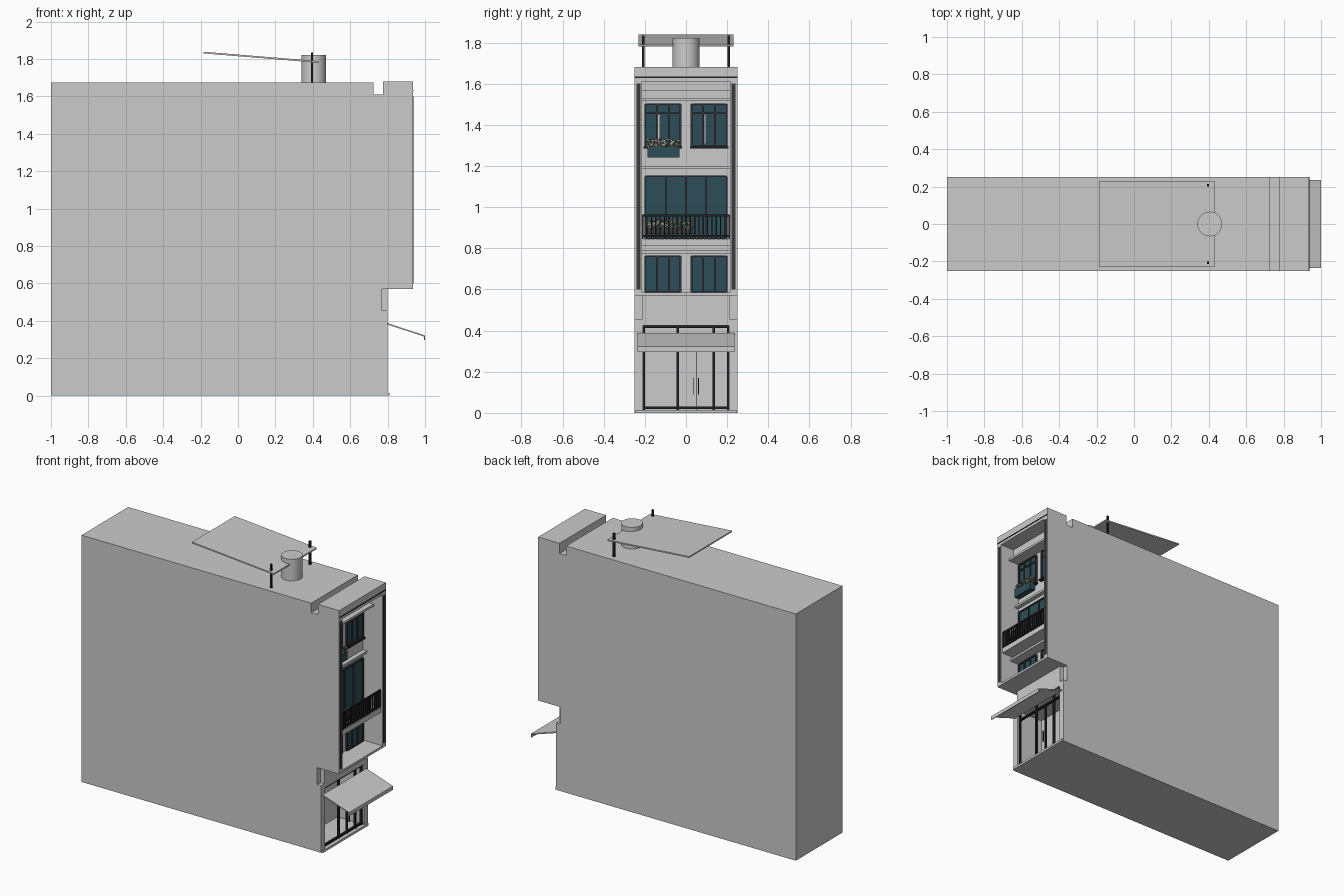
import bpy
import bmesh
import random
from mathutils import Matrix, Vector

random.seed(4)
start = bpy.data.objects.get("Cube")
if start:
    bpy.data.objects.remove(start, do_unlink=True)


def material(name, red, green, blue):
    mat = bpy.data.materials.new(name)
    mat.use_nodes = True
    colour = (red, green, blue, 1)
    mat.diffuse_color = colour
    mat.node_tree.nodes["Principled BSDF"].inputs["Base Color"].default_value = colour
    return mat


plaster = material("light grey plaster", .6, .6, .6)
glass = material("dark teal glass", .025, .075, .095)
black = material("black metal", .015, .015, .017)
charcoal = material("charcoal trim", .045, .04, .045)
leaf = material("leaf green", .08, .13, .07)
petal = material("pale petal", .6, .52, .46)


def finish(name, bm, mat):
    bmesh.ops.recalc_face_normals(bm, faces=bm.faces)
    mesh = bpy.data.meshes.new(name)
    bm.to_mesh(mesh)
    bm.free()
    obj = bpy.data.objects.new(name, mesh)
    bpy.context.collection.objects.link(obj)
    mesh.materials.append(mat)
    return obj


def boxes(name, mat, spans):
    """One object made of boxes, each given as (x range, y range, z range)."""
    bm = bmesh.new()
    for span in spans:
        low, high = Vector([s[0] for s in span]), Vector([s[1] for s in span])
        place = Matrix.Translation((low + high) / 2) @ Matrix.Diagonal((*(high - low), 1))
        bmesh.ops.create_cube(bm, size=1, matrix=place)
    return finish(name, bm, mat)


def prism(name, mat, outline, half_width):
    """Side outline in x and z, extruded across the building."""
    bm = bmesh.new()
    face = bm.faces.new([bm.verts.new((x, -half_width, z)) for x, z in outline])
    side = bmesh.ops.extrude_face_region(bm, geom=[face])["geom"]
    moved = [v for v in side if isinstance(v, bmesh.types.BMVert)]
    bmesh.ops.translate(bm, verts=moved, vec=(0, 2 * half_width, 0))
    return finish(name, bm, mat)


def cut(obj, cutter):
    mod = obj.modifiers.new("cut", "BOOLEAN")
    mod.operation, mod.solver, mod.object = "DIFFERENCE", "EXACT", cutter
    cutter.hide_render = True
    bpy.context.view_layer.objects.active = obj
    bpy.ops.object.modifier_apply(modifier=mod.name)
    bpy.data.objects.remove(cutter, do_unlink=True)


def around(centre, width):
    return (centre - width / 2, centre + width / 2)


# Building shell with overhanging upper floors and a roof gutter
shell = prism("building_shell", plaster, [
    (-1, 0), (.8, 0), (.8, .57), (.935, .57), (.935, 1.68), (.775, 1.68),
    (.775, 1.61), (.725, 1.61), (.725, 1.675), (-1, 1.675)], .25)

WALL = .79
cut(shell, boxes("facade_cutter", plaster, [((WALL, 1.1), (-.215, .215), (.585, 1.61))]))
cut(shell, boxes("shop_cutter", plaster, [((.6, 1.1), (-.21, .21), (.015, .425))]))
for side in (-1, 1):
    cut(shell, boxes("corner_cutter", plaster,
                     [((.77, .81), sorted((side * .215, side * .3)), (.455, .57))]))

# Ledges across the recessed facade
for name, depth, bottom, top in [
        ("ceiling_ledge", .83, 1.565, 1.61), ("upper_shade", .87, 1.515, 1.53),
        ("floor_band", .82, 1.185, 1.2), ("balcony_slab", .925, .81, .845),
        ("lower_shade", .86, .775, .79)]:
    boxes(name, plaster, [((WALL - .01, depth), (-.214, .214), (bottom, top))])

# Dark trim on the side fins and under the parapet
boxes("fin_trim", charcoal, [((.934, .938), around(side * .231, .018), (.6, 1.6))
                             for side in (-1, 1)])
boxes("parapet_trim", black, [((.934, .938), (-.25, .25), (1.628, 1.634))])


def window(name, y_range, z_range, panes, transom=None):
    """Glass plate with a frame, mullions and an optional transom."""
    left, right = y_range
    low, high = z_range
    boxes(name + "_glass", glass, [((WALL - .002, WALL + .005), y_range, z_range)])
    depth = (WALL, WALL + .013)
    step = (right - left) / panes
    bars = [(depth, around(left + i * step, .008), z_range) for i in range(panes + 1)]
    rails = [low, high] + ([transom] if transom else [])
    bars += [(depth, y_range, around(z, .008)) for z in rails]
    boxes(name + "_frame", charcoal, bars)


for label, ends in (("right", (-.198, -.027)), ("left", (.027, .198))):
    window(label + "_upper_window", ends, (1.295, 1.5), 3, 1.457)
    window(label + "_lower_window", ends, (.587, .762), 3)
    middle = sum(ends) / 2
    boxes(label + "_window_sill", black,
          [((WALL, .815), (ends[0] - .008, ends[1] + .008), (1.285, 1.295))])
    boxes(label + "_curtain_gap", plaster,
          [((WALL, WALL + .008), around(middle - .02, .006), (1.31, 1.45))])
window("balcony_door", (-.198, .198), (.847, 1.15), 4)

# Balcony railing with returns to the wall
RAIL = (.915, .925)
bars = [(RAIL, (-.214, .214), around(z, .009)) for z in (.86, .96)]
bars += [(RAIL, around(-.21 + i * .021, .006), (.845, .96)) for i in range(21)]
boxes("balcony_railing", black, bars)


def planter(name, mat, x_range, y_range, z_range, flower_top, count):
    """Trough filled with small leaves and petals."""
    boxes(name + "_trough", mat, [(x_range, y_range, z_range)])
    for part, colour in (("leaves", leaf), ("petals", petal)):
        bits = []
        for _ in range(count):
            centre = (random.uniform(*x_range), random.uniform(*y_range),
                      random.uniform(z_range[1], flower_top))
            bits.append([around(c, random.uniform(.005, .01)) for c in centre])
        boxes(name + "_" + part, colour, bits)


planter("window_planter", glass, (.805, .845), (-.188, -.032), (1.24, 1.295), 1.33, 90)
planter("balcony_planter", charcoal, (.875, .91), (-.195, .035), (.87, .895), .94, 130)

# Shop front frame, handles, step
front = (.775, .79)
bars = [(front, around(y, .011), (.015, .425)) for y in (-.204, -.04, .135, .204)]
bars += [(front, around(.05, .004), (.015, .36))]
bars += [(front, (-.21, .21), around(z, .012)) for z in (.025, .36, .419)]
bars += [((.79, .798), around(y, .004), (.09, .17)) for y in (.038, .06)]
boxes("shop_door_frame", black, bars)
boxes("door_step", plaster, [((.78, .81), (-.245, .245), (0, .015))])

# Sloping shop awning with a front lip
prism("shop_awning", plaster, [
    (.8, .388), (1, .322), (1, .297), (.995, .297), (.995, .316), (.8, .38)], .235)

# Roof canopy on posts, beside the water tank
prism("roof_canopy", plaster, [
    (-.185, 1.83), (.43, 1.78), (.43, 1.789), (-.185, 1.839)], .23)
boxes("canopy_posts", black, [(around(.395, .012), around(side * .207, .012), (1.67, 1.835))
                              for side in (-1, 1)])
bpy.ops.mesh.primitive_cylinder_add(vertices=32, radius=.066, depth=.15,
                                    location=(.405, 0, 1.747))
tank = bpy.context.object
tank.name = "water_tank"
tank.data.materials.append(plaster)
bpy.ops.object.shade_smooth_by_angle()
